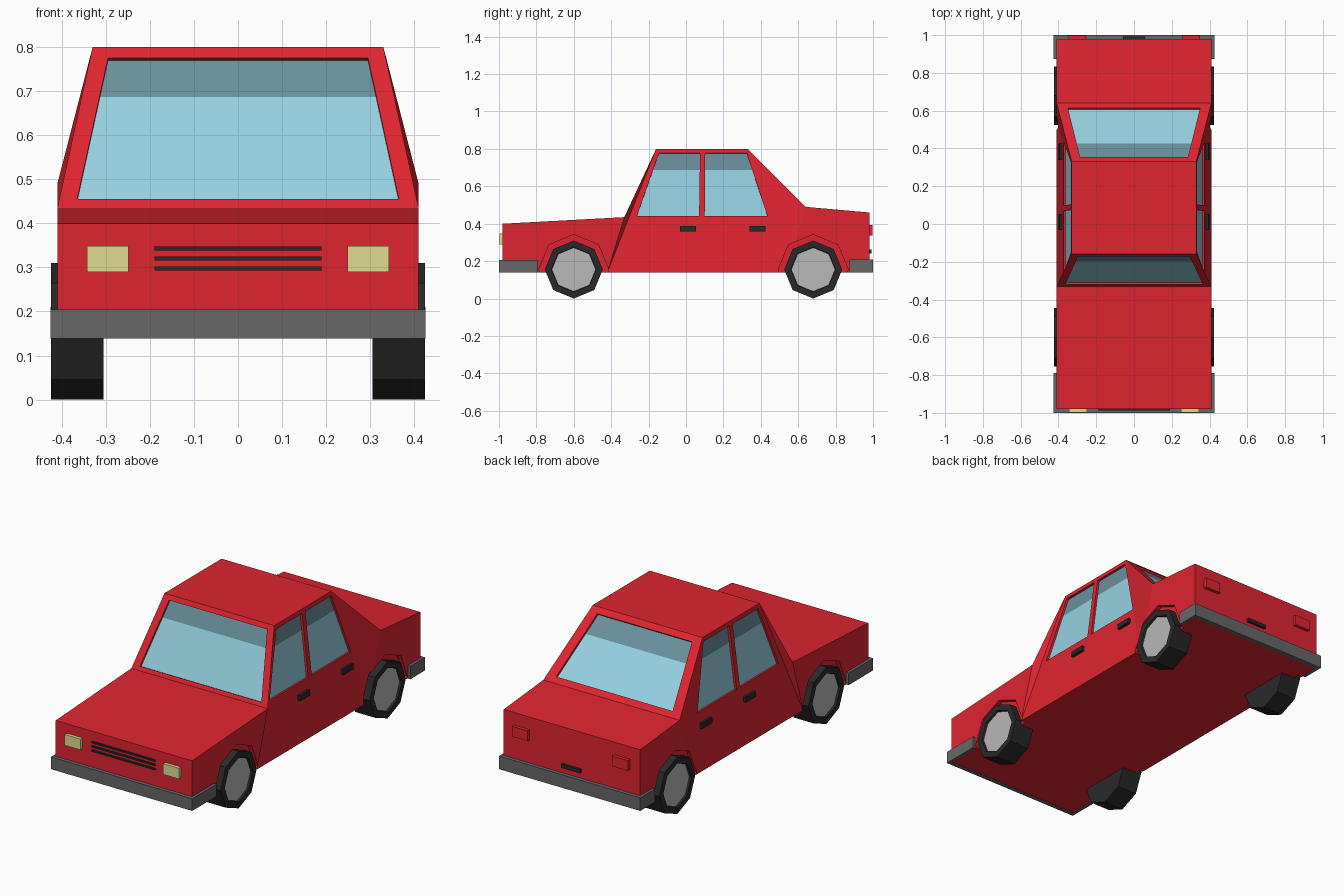
import bpy, bmesh, math
from mathutils import Vector, Matrix

if "Cube" in bpy.data.objects:
    bpy.data.objects.remove(bpy.data.objects["Cube"])


def material(name, r, g, b):
    m = bpy.data.materials.new(name)
    m.diffuse_color = (r, g, b, 1)
    m.use_nodes = True
    m.node_tree.nodes["Principled BSDF"].inputs["Base Color"].default_value = m.diffuse_color
    return m


RED = material("red paint", 0.74, 0.018, 0.03)
GLASS = material("light blue glass", 0.305, 0.63, 0.745)
TINT = material("tinted glass band", 0.14, 0.28, 0.33)
GREY = material("bumper grey", 0.135, 0.135, 0.135)
BLACK = material("tyre black", 0.022, 0.022, 0.022)
HUB = material("hub grey", 0.48, 0.48, 0.48)
LAMP = material("lamp yellow", 0.75, 0.72, 0.28)


def make_object(name, bm, mats):
    bmesh.ops.recalc_face_normals(bm, faces=bm.faces)
    me = bpy.data.meshes.new(name)
    bm.to_mesh(me)
    bm.free()
    for m in mats:
        me.materials.append(m)
    ob = bpy.data.objects.new(name, me)
    bpy.context.collection.objects.link(ob)
    return ob


def boxes(name, mat, items):
    """One object from boxes given as (centre, size, tilt about y)."""
    bm = bmesh.new()
    for c, s, tilt in items:
        bmesh.ops.create_cube(bm, size=1, matrix=Matrix.Translation(c)
                              @ Matrix.Rotation(tilt, 4, 'Y') @ Matrix.Diagonal((*s, 1)))
    return make_object(name, bm, [mat])


WHEEL_Y = (-0.6, 0.68)
WHEEL_Z = 0.155


def octagon(x, y, r):
    return [Vector((x, y + r * math.sin(k * math.pi / 4),
                    WHEEL_Z + r * math.cos(k * math.pi / 4))) for k in range(8)]


# Body shell: half points mirrored across x
half = {
    'front_low': (0.41, -0.98, 0.14), 'front_top': (0.41, -0.98, 0.40),
    'hood': (0.41, -0.33, 0.435), 'roof_f': (0.33, -0.16, 0.80),
    'roof_b': (0.33, 0.33, 0.80), 'trunk': (0.41, 0.64, 0.49),
    'back_top': (0.41, 0.98, 0.46), 'back_low': (0.41, 0.98, 0.14),
    'sill_b': (0.41, 0.53, 0.14), 'sill_f': (0.41, -0.42, 0.14),
}
loop = list(half)
bm = bmesh.new()
V = {s: {k: bm.verts.new((s * p[0], p[1], p[2])) for k, p in half.items()} for s in (1, -1)}
for a, b in zip(loop, loop[1:] + loop[:1]):
    bm.faces.new((V[1][a], V[1][b], V[-1][b], V[-1][a]))
for s in (1, -1):
    for names in (('front_low', 'front_top', 'hood', 'sill_f'), ('sill_f', 'hood', 'roof_f'),
                  ('sill_f', 'roof_f', 'roof_b', 'sill_b'), ('sill_b', 'roof_b', 'trunk'),
                  ('sill_b', 'trunk', 'back_top', 'back_low')):
        bm.faces.new([V[s][n] for n in names])
body = make_object("body", bm, [RED, GLASS, TINT])

# Cutters for recessed windows and wheel arches
cut = bmesh.new()


def prism(inner, outer, mat_index):
    a = [cut.verts.new(p) for p in inner]
    b = [cut.verts.new(p) for p in outer]
    cut.faces.new(a).material_index = mat_index
    cut.faces.new(b)
    for i in range(len(a)):
        j = (i + 1) % len(a)
        cut.faces.new((a[i], a[j], b[j], b[i]))


def window(points, normal):
    n = Vector(normal).normalized()
    prism([Vector(p) - n * 0.012 for p in points], [Vector(p) + n * 0.02 for p in points], 1)


def side_x(z):
    return 0.41 - (z - 0.14) * 0.08 / 0.66


def trapezoid(w_low, z_low, w_top, z_top, y_at):
    return [(-w_low, y_at(z_low), z_low), (w_low, y_at(z_low), z_low),
            (w_top, y_at(z_top), z_top), (-w_top, y_at(z_top), z_top)]


window(trapezoid(0.365, 0.455, 0.295, 0.775, lambda z: -0.33 + (z - 0.435) * 0.17 / 0.365),
       (0, -0.365, 0.17))
window(trapezoid(0.35, 0.515, 0.285, 0.775, lambda z: 0.64 - (z - 0.49)), (0, 1, 1))
for s in (1, -1):
    for yz in (((-0.262, 0.442), (-0.145, 0.777), (0.075, 0.777), (0.07, 0.442)),
               ((0.10, 0.442), (0.103, 0.777), (0.325, 0.777), (0.435, 0.442))):
        window([(s * side_x(z), y, z) for y, z in yz], (s * 0.66, 0, 0.08))
    for y in WHEEL_Y:
        prism(octagon(s * 0.385, y, 0.187), octagon(s * 0.45, y, 0.187), 0)

# Tinted band along the top of all glass
TINT_Z = 0.687
bmesh.ops.bisect_plane(cut, geom=cut.verts[:] + cut.edges[:] + cut.faces[:],
                       plane_co=(0, 0, TINT_Z), plane_no=(0, 0, 1))
for f in cut.faces:
    if f.material_index == 1 and f.calc_center_median().z > TINT_Z:
        f.material_index = 2
cutter = make_object("window_and_arch_cutter", cut, [RED, GLASS, TINT])
cutter.hide_render = True
mod = body.modifiers.new("cut", 'BOOLEAN')
mod.operation = 'DIFFERENCE'
mod.solver = 'EXACT'
mod.object = cutter
bpy.context.view_layer.objects.active = body
bpy.ops.object.modifier_apply(modifier=mod.name)
bpy.data.objects.remove(cutter)

# Wheels: octagonal tyre with a slightly recessed hub
for s, side in ((1, "right"), (-1, "left")):
    for y, end in zip(WHEEL_Y, ("front", "rear")):
        bm = bmesh.new()
        rings = [[bm.verts.new(p) for p in octagon(s * x, y, r)]
                 for x, r in ((0.305, 0.155), (0.424, 0.155), (0.424, 0.12), (0.414, 0.117))]
        for a, b in zip(rings, rings[1:]):
            for i in range(8):
                j = (i + 1) % 8
                bm.faces.new((a[i], a[j], b[j], b[i]))
        bm.faces.new(rings[0])
        bm.faces.new(rings[-1]).material_index = 1
        make_object(f"{end}_{side}_wheel", bm, [BLACK, HUB])

# Bumpers wrapping round the corners
for name, e, y_end, top in (("front_bumper", -1, 0.79, 0.205), ("rear_bumper", 1, 0.873, 0.21)):
    z, h = (0.139 + top) / 2, top - 0.139
    wrap = [((s * 0.4165, e * (y_end + 0.985) / 2, z), (0.017, 0.985 - y_end, h), 0) for s in (1, -1)]
    boxes(name, GREY, [((0, e * 0.9875, z), (0.85, 0.025, h), 0)] + wrap)

# Lamps, grille bars, trunk handle and door handles
boxes("headlights", LAMP, [((s * 0.296, -0.985, 0.319), (0.094, 0.026, 0.059), 0) for s in (1, -1)])
boxes("taillights", RED, [((s * 0.302, 0.985, 0.364), (0.094, 0.026, 0.056), 0) for s in (1, -1)])
boxes("grille_bars", BLACK, [((0, -0.98, z), (0.38, 0.016, 0.009), 0) for z in (0.297, 0.32, 0.343)])
boxes("trunk_handle", BLACK, [((0, 0.982, 0.252), (0.115, 0.022, 0.02), 0)])
boxes("door_handles", BLACK, [((s * (side_x(0.372) + 0.004), y, 0.372), (0.022, 0.086, 0.029), -s * 0.12)
                              for s in (1, -1) for y in (0.01, 0.383)])
